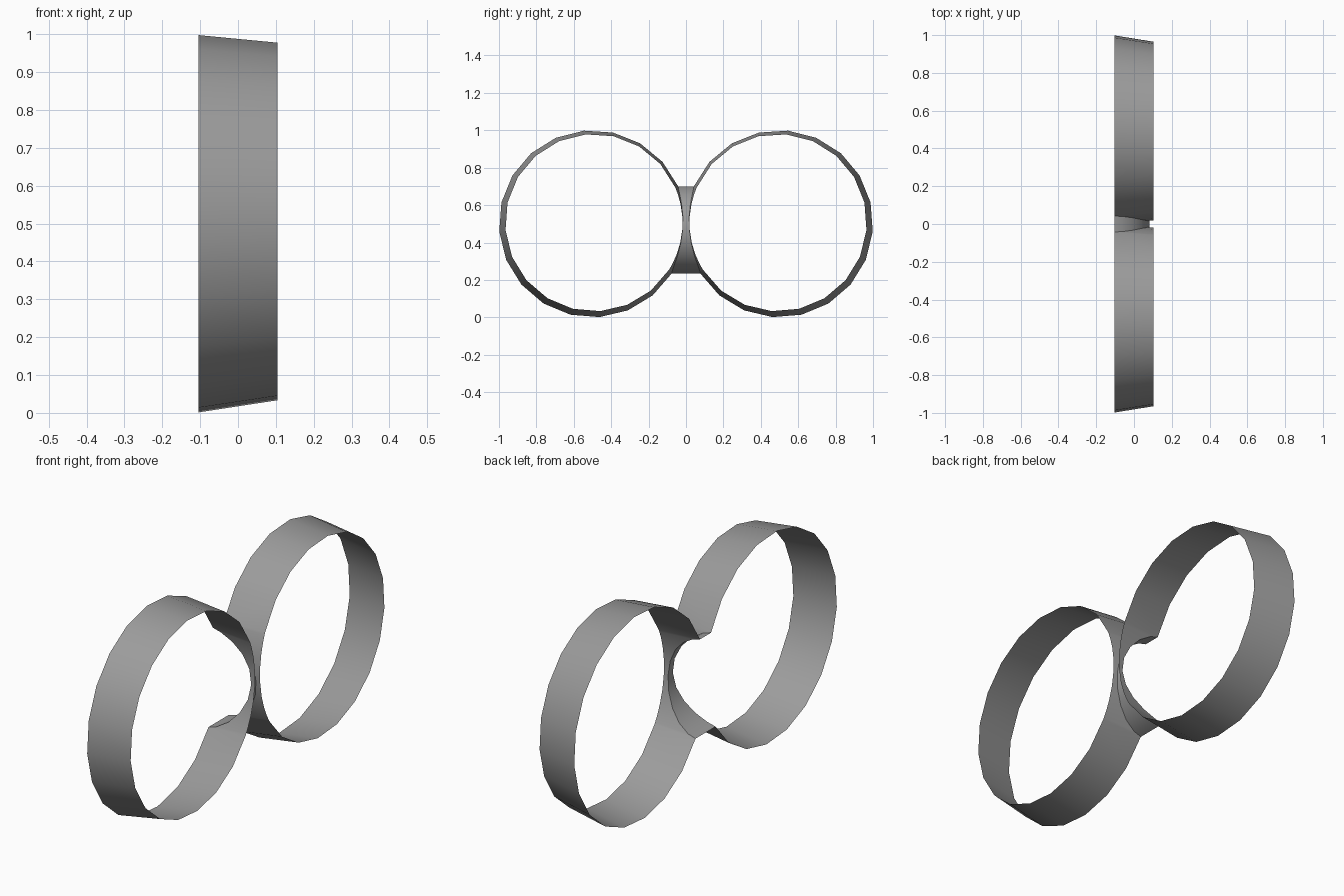
import bpy, bmesh
from math import sin, cos, asin, sqrt, radians

if "Cube" in bpy.data.objects:
    bpy.data.objects.remove(bpy.data.objects["Cube"])

HALF = 0.104                 # half depth of the bands
Z_LOW, Z_HIGH = 0.235, 0.70  # ends of the arched cut-out
ARCH_X, ARCH_R = -0.157, 0.24
ARCH_STEPS, ROUND_STEPS = 10, 17

grey = bpy.data.materials.new("plain grey")
grey.use_nodes = True
colour = (0.33, 0.33, 0.33, 1)
grey.diffuse_color = colour
grey.node_tree.nodes["Principled BSDF"].inputs["Base Color"].default_value = colour


def section(x):
    """Centre offset, centre height and radius of the tapered band at x."""
    f = (x + HALF) / (2 * HALF)
    return 0.5 - 0.0075 * f, 0.5 + 0.006 * f, 0.5 - 0.026 * f


def band_point(side, x, angle):
    cy, cz, r = section(x)
    return (x, side * (cy - r * cos(angle)), cz + r * sin(angle))


def arch_columns():
    """Depth and angle of each point on the arched cut-out, bottom to top."""
    mid, half = (Z_LOW + Z_HIGH) / 2, (Z_HIGH - Z_LOW) / 2
    result = []
    for i in range(ARCH_STEPS + 1):
        dz = half * sin(radians(-90 + 180 * i / ARCH_STEPS))
        x = max(-HALF, ARCH_X + sqrt(ARCH_R ** 2 - dz ** 2))
        if i in (0, ARCH_STEPS):
            x = -HALF
        _, cz, r = section(x)
        result.append((x, asin((mid + dz - cz) / r)))
    return result


def build_strip(name, first, second, closed):
    """Join two matching rows of points with a sheet of quads."""
    bm = bmesh.new()
    a = [bm.verts.new(p) for p in first]
    b = [bm.verts.new(p) for p in second]
    n = len(a)
    for i in range(n if closed else n - 1):
        j = (i + 1) % n
        bm.faces.new((a[i], a[j], b[j], b[i]))
    bmesh.ops.recalc_face_normals(bm, faces=bm.faces)
    mesh = bpy.data.meshes.new(name)
    bm.to_mesh(mesh)
    bm.free()
    mesh.materials.append(grey)
    obj = bpy.data.objects.new(name, mesh)
    bpy.context.collection.objects.link(obj)
    bpy.ops.object.select_all(action="DESELECT")
    obj.select_set(True)
    bpy.context.view_layer.objects.active = obj
    bpy.ops.object.shade_smooth_by_angle(angle=radians(35))


arch = arch_columns()
start, end = arch[-1][1], arch[0][1] + radians(360)
around = [(-HALF, start + (end - start) * i / ROUND_STEPS)
          for i in range(1, ROUND_STEPS)]

# Two tapered round bands, each cut back by the arch where they meet
for name, side in (("front_band", -1), ("back_band", 1)):
    columns = arch + around
    build_strip(name,
                [band_point(side, x, a) for x, a in columns],
                [band_point(side, HALF, a) for x, a in columns], True)

# Arched web joining the cut edges of both bands
build_strip("arched_web",
            [band_point(-1, x, a) for x, a in arch],
            [band_point(1, x, a) for x, a in arch], False)
